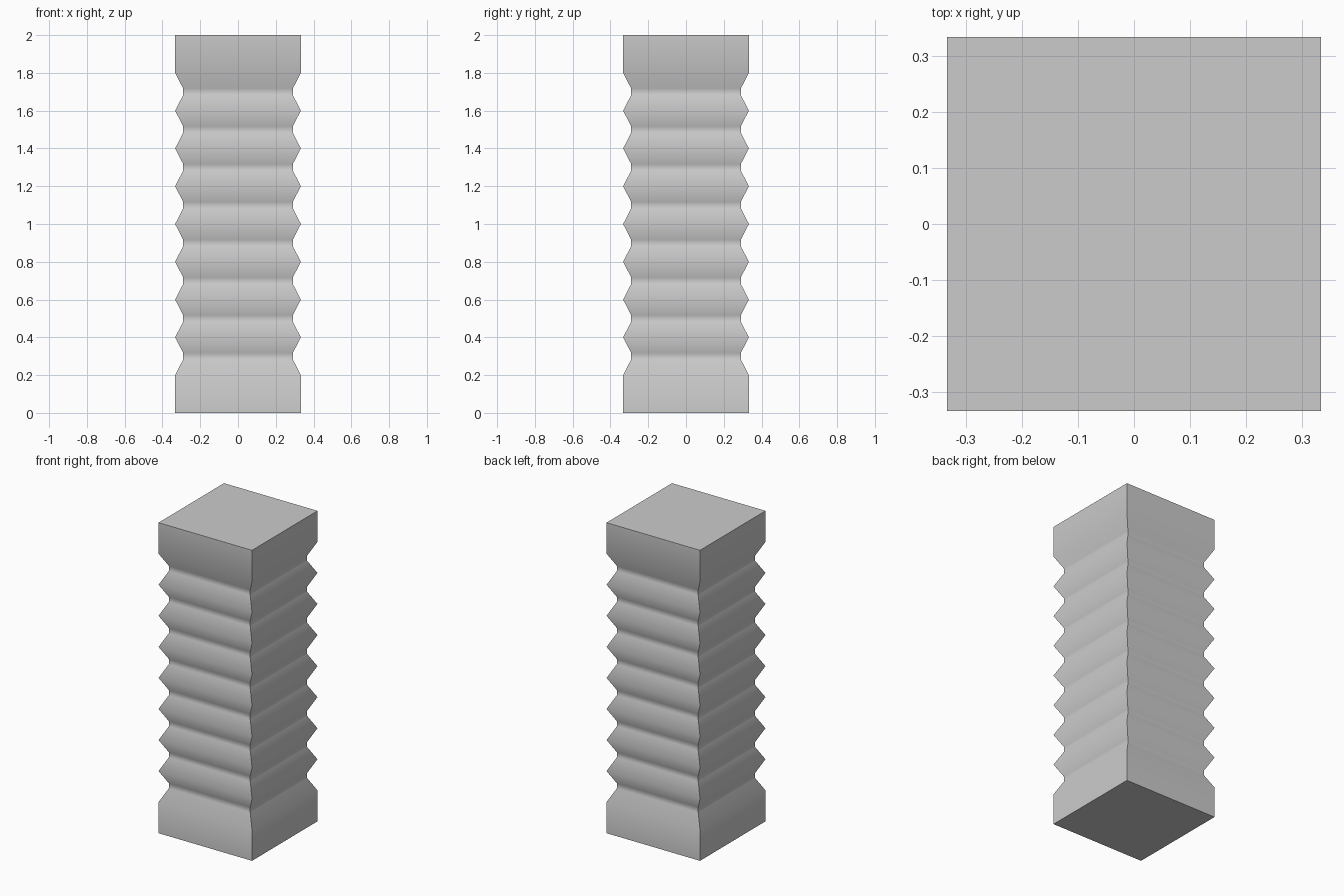
import bpy, bmesh, math

if "Cube" in bpy.data.objects:
    bpy.data.objects.remove(bpy.data.objects["Cube"])

OUTER, INNER = 0.333, 0.29   # half widths at ridges and grooves
FLAT = 0.017                 # half height of each groove floor

# Side profile: (half width, height)
profile = [(OUTER, 0.0), (OUTER, 0.2)]
for i in range(8):
    mid = 0.3 + 0.2 * i
    profile += [(INNER, mid - FLAT), (INNER, mid + FLAT), (OUTER, mid + 0.1)]
profile.append((OUTER, 2.0))

# Square rings stacked along the profile and capped
bm = bmesh.new()
rings = [[bm.verts.new((sx * r, sy * r, z))
          for sx, sy in ((-1, -1), (1, -1), (1, 1), (-1, 1))]
         for r, z in profile]
for low, high in zip(rings, rings[1:]):
    for k in range(4):
        n = (k + 1) % 4
        bm.faces.new((low[k], low[n], high[n], high[k]))
bm.faces.new(rings[0][::-1])
bm.faces.new(rings[-1])
bm.normal_update()

mesh = bpy.data.meshes.new("ribbed_column")
bm.to_mesh(mesh)
bm.free()
column = bpy.data.objects.new("ribbed_column", mesh)
bpy.context.collection.objects.link(column)

# Soft ridges, sharp column corners
bpy.context.view_layer.objects.active = column
column.select_set(True)
bpy.ops.object.shade_smooth_by_angle(angle=math.radians(65))
